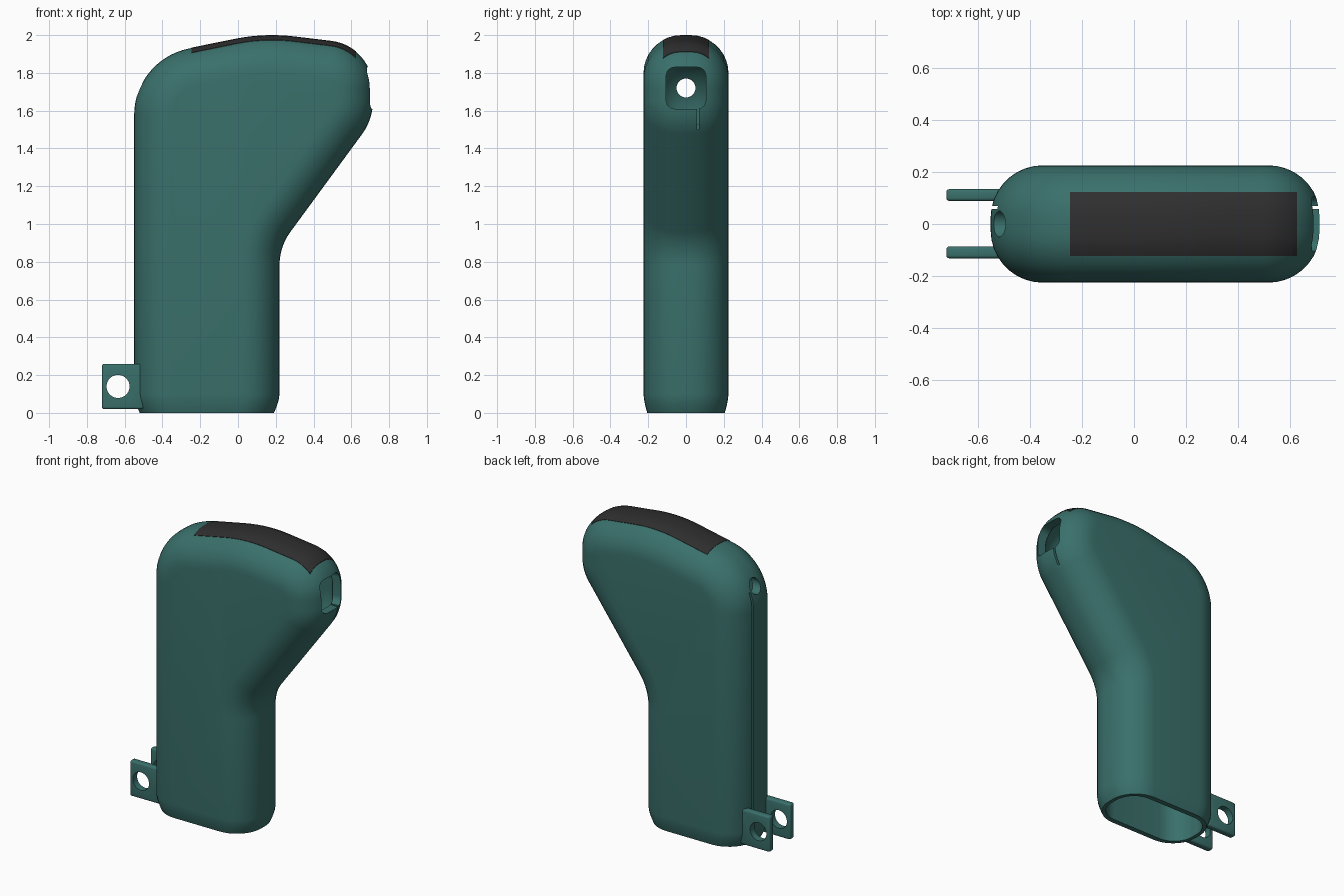
import bpy, bmesh, math
from mathutils import Vector, Matrix

if "Cube" in bpy.data.objects:
    bpy.data.objects.remove(bpy.data.objects["Cube"])

# Side outline, clockwise: x, z, corner radius
OUTLINE = [(-.55, 0, 0), (-.55, 1.87, .36), (.14, 2.01, 1.0), (.715, 1.941, .25),
           (.715, 1.555, .3), (.22, .88, .3), (.22, 0, 0)]
ROUND, FLAT = .20, .025


def material(name, rgb):
    m = bpy.data.materials.new(name)
    m.diffuse_color = (*rgb, 1)
    m.use_nodes = True
    m.node_tree.nodes["Principled BSDF"].inputs["Base Color"].default_value = m.diffuse_color
    return m


teal = material("teal_plastic", (.042, .162, .147))
dark = material("dark_rubber", (.028, .028, .028))


def outline_at(d, bottom):
    """Outline moved inward by d, with rounded corners."""
    n = len(OUTLINE)
    p = [Vector(v[:2]) for v in OUTLINE]
    dirs = [(p[(i + 1) % n] - p[i]).normalized() for i in range(n)]
    base = []
    for i in range(n):
        off = bottom if i == n - 1 else d
        base.append(p[i] + Vector((dirs[i].y, -dirs[i].x)) * off)
    pts = []
    for i in range(n):
        a, b = dirs[i - 1], dirs[i]
        cross = a.x * b.y - a.y * b.x
        w = base[i] - base[i - 1]
        corner = base[i - 1] + a * ((w.x * b.y - w.y * b.x) / cross)
        r = OUTLINE[i][2]
        if r == 0:
            pts.append(corner)
            continue
        side = 1 if cross < 0 else -1
        r -= side * d
        turn = math.acos(max(-1, min(1, a.dot(b))))
        start = corner - a * r * math.tan(turn / 2)
        normal = Vector((a.y, -a.x)) * side
        centre = start + normal * r
        steps = 14
        for k in range(steps + 1):
            t = turn * k / steps
            pts.append(centre - normal * r * math.cos(t) + a * r * math.sin(t))
    return pts


def finish(bm, name, mat=None):
    bmesh.ops.recalc_face_normals(bm, faces=bm.faces[:])
    me = bpy.data.meshes.new(name)
    bm.to_mesh(me)
    bm.free()
    ob = bpy.data.objects.new(name, me)
    bpy.context.collection.objects.link(ob)
    if mat:
        me.materials.append(mat)
    return ob


def shell_solid(name, inset, bottom=0, taper=False, mat=None):
    """Solid with the side outline and fully rounded edges."""
    bm = bmesh.new()
    r = ROUND - inset
    q = [math.pi / 2 * k / 9 for k in range(10)]
    prof = [(-FLAT - r * math.cos(t), r * (1 - math.sin(t))) for t in q]
    prof += [(-y, d) for y, d in reversed(prof)]
    rings = [[bm.verts.new((v.x, y, v.y)) for v in outline_at(inset + d, bottom)]
             for y, d in prof]
    n = len(rings[0])
    for a, b in zip(rings, rings[1:]):
        for i in range(n):
            j = (i + 1) % n
            bm.faces.new((a[i], a[j], b[j], b[i]))
    bm.faces.new(rings[0])
    bm.faces.new(rings[-1])
    if taper:
        for z in (.02, .04, .07, .1):
            bmesh.ops.bisect_plane(bm, geom=bm.verts[:] + bm.edges[:] + bm.faces[:],
                                   plane_co=(0, 0, z), plane_no=(0, 0, 1))
        for v in bm.verts:
            e = max(0, 1 - v.co.z / .1) ** 1.6
            v.co.x = -.165 + (v.co.x + .165) * (1 - e * .03 / .385)
            v.co.y *= 1 - e * .02 / .225
    return finish(bm, name, mat)


def box(name, x, y, z, bevel=0, only_x=False, mat=None):
    bm = bmesh.new()
    bmesh.ops.create_cube(bm, size=1)
    for v in bm.verts:
        v.co = [(lo + hi) / 2 + c * (hi - lo) for c, (lo, hi) in zip(v.co, (x, y, z))]
    if bevel:
        edges = [e for e in bm.edges if not only_x or
                 abs(e.verts[0].co.x - e.verts[1].co.x) > .01]
        bmesh.ops.bevel(bm, geom=edges, offset=bevel, segments=6 if only_x else 3,
                        profile=.5, affect='EDGES')
    return finish(bm, name, mat)


def cylinder(name, centre, radius, depth, axis):
    bm = bmesh.new()
    rot = Matrix.Rotation(math.pi / 2, 4, 'Y' if axis == 'X' else 'X')
    bmesh.ops.create_cone(bm, cap_ends=True, segments=40, radius1=radius, radius2=radius,
                          depth=depth, matrix=Matrix.Translation(centre) @ rot)
    return finish(bm, name)


def cut(ob, cutter, op='DIFFERENCE'):
    cutter.hide_render = True
    m = ob.modifiers.new("cut", 'BOOLEAN')
    m.operation, m.object, m.solver = op, cutter, 'EXACT'
    bpy.context.view_layer.objects.active = ob
    bpy.ops.object.modifier_apply(modifier=m.name)
    bpy.data.objects.remove(cutter)


def smooth(ob):
    bpy.ops.object.select_all(action='DESELECT')
    ob.select_set(True)
    bpy.context.view_layer.objects.active = ob
    bpy.ops.object.shade_smooth_by_angle(angle=math.radians(35))


# Hollow grip, open at the bottom
body = shell_solid("grip_shell", 0, taper=True, mat=teal)
cut(body, shell_solid("cavity", .055, bottom=-.1))
# Square nose opening and round rear hole
cut(body, box("nose_cutter", (.45, .9), (-.105, .105), (1.61, 1.83), .045, True))
cut(body, cylinder("rear_hole_cutter", (-.55, 0, 1.72), .05, .5, 'X'))
# Thin wire grooves below both openings
cut(body, box("rear_groove_cutter", (-.7, -.515), (.057, .069), (-.05, 1.7)))
cut(body, box("nose_groove_cutter", (.62, .9), (.057, .069), (1.5, 1.64)))
smooth(body)

# Dark pad following the top surface
pad = shell_solid("top_pad", -.002, mat=dark)
cut(pad, box("pad_bounds", (-.245, .625), (-.122, .122), (1.78, 2.2)), 'INTERSECT')
cut(pad, shell_solid("pad_underside", .02))
smooth(pad)

# Pair of rear mounting lugs
for side, y in (("left", .111), ("right", -.109)):
    lug = box("mounting_lug_" + side, (-.72, -.5), (y - .023, y + .023), (.02, .26), .012, mat=teal)
    cut(lug, cylinder("lug_hole_cutter", (-.635, y, .14), .061, .3, 'Y'))
    smooth(lug)
